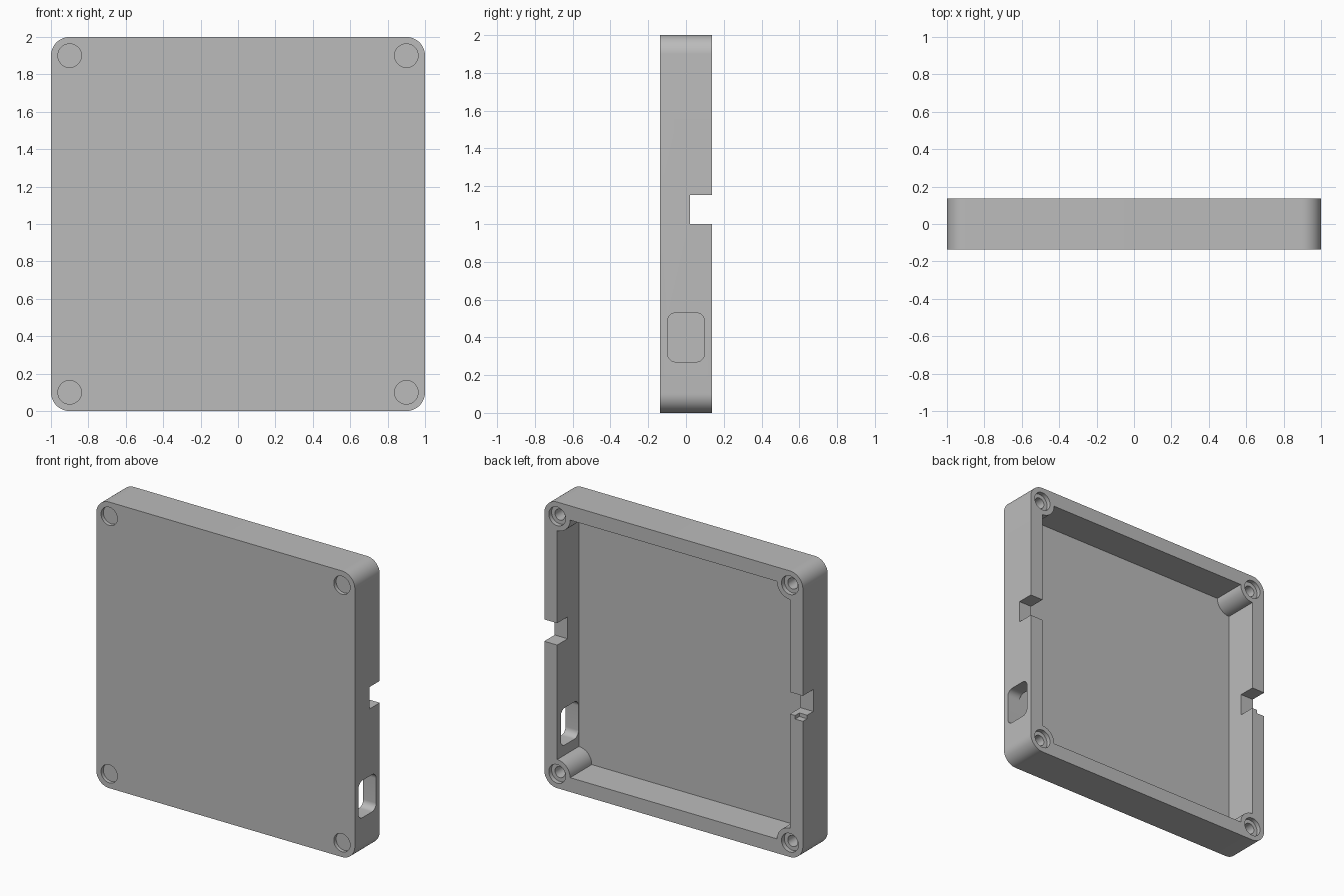
import bpy, bmesh
from math import cos, sin, pi
from mathutils import Vector

if "Cube" in bpy.data.objects:
    bpy.data.objects.remove(bpy.data.objects["Cube"])

HALF_DEPTH = 0.1375
FLOOR = -0.102
WALL = 0.1
BOSS = 0.9          # corner boss offset from the centre

grey = bpy.data.materials.new("plain_grey")
grey.use_nodes = True
grey.diffuse_color = (0.5, 0.5, 0.5, 1)
grey.node_tree.nodes["Principled BSDF"].inputs["Base Color"].default_value = grey.diffuse_color


def arc(cu, cv, r, start, end, steps=12):
    angles = [start + (end - start) * i / steps for i in range(steps + 1)]
    return [(cu + r * cos(a), cv + r * sin(a)) for a in angles]


def rounded_rect(cu, cv, hu, hv, r):
    pts = []
    for i, (su, sv) in enumerate(((1, 1), (-1, 1), (-1, -1), (1, -1))):
        pts += arc(cu + su * (hu - r), cv + sv * (hv - r), r, i * pi / 2, (i + 1) * pi / 2)
    return pts


def circle(cu, cv, r):
    return arc(cu, cv, r, 0, 2 * pi, 48)[:-1]


def prism(name, profile, low, high, axis="y"):
    """Extrude a profile: (x, z) along y, or (y, z) along x."""
    place = (lambda u, v, d: Vector((u, d, v))) if axis == "y" else (lambda u, v, d: Vector((d, u, v)))
    bm = bmesh.new()
    face = bm.faces.new([bm.verts.new(place(u, v, low)) for u, v in profile])
    new = bmesh.ops.extrude_face_region(bm, geom=[face])["geom"]
    bmesh.ops.translate(bm, vec=place(0, 0, high - low),
                        verts=[g for g in new if isinstance(g, bmesh.types.BMVert)])
    bmesh.ops.recalc_face_normals(bm, faces=bm.faces)
    mesh = bpy.data.meshes.new(name)
    bm.to_mesh(mesh)
    bm.free()
    mesh.materials.append(grey)
    obj = bpy.data.objects.new(name, mesh)
    bpy.context.collection.objects.link(obj)
    return obj


def box(name, x0, x1, y0, y1, z0, z1):
    return prism(name, [(x0, z0), (x1, z0), (x1, z1), (x0, z1)], y0, y1)


def cut(body, cutter):
    cutter.hide_render = True
    mod = body.modifiers.new("cut", "BOOLEAN")
    mod.operation = "DIFFERENCE"
    mod.solver = "EXACT"
    mod.object = cutter
    bpy.context.view_layer.objects.active = body
    bpy.ops.object.modifier_apply(modifier=mod.name)
    bpy.data.objects.remove(cutter)


# Rounded square tray
tray = prism("enclosure_tray", rounded_rect(0, 1, 1, 1, 0.1), -HALF_DEPTH, HALF_DEPTH)

# Cavity whose corners curve inwards around the screw bosses
cavity = []
for i, (sx, sz) in enumerate(((1, 1), (-1, 1), (-1, -1), (1, -1))):
    start = 1.5 * pi + i * pi / 2
    cavity += arc(sx * BOSS, 1 + sz * BOSS, WALL, start, start - pi / 2)
cut(tray, prism("cavity", cavity, FLOOR, 0.3))

# Front pockets, and stepped holes in the back of each boss
for sx in (-1, 1):
    for sz in (-1, 1):
        x, z = sx * BOSS, 1 + sz * BOSS
        cut(tray, prism("front_pocket", circle(x, z, 0.063), -0.3, -0.112))
        cut(tray, prism("back_counterbore", circle(x, z, 0.065), 0.107, 0.3))
        cut(tray, prism("screw_hole", circle(x, z, 0.038), -0.06, 0.3))

# Rim notches on both sides
for x in (-0.95, 0.95):
    cut(tray, box("rim_notch", x - 0.1, x + 0.1, 0.022, 0.3, 1.0, 1.153))

# Small step in the floor of the right notch
cut(tray, box("notch_step", -1.1, -0.94, 0.09, 0.3, 0.975, 1.05))

# Rounded port in the left wall
cut(tray, prism("port", rounded_rect(0, 0.4, 0.098, 0.13, 0.045), 0.8, 1.1, "x"))

bpy.ops.object.select_all(action="DESELECT")
tray.select_set(True)
bpy.context.view_layer.objects.active = tray
bpy.ops.object.shade_smooth_by_angle(angle=pi / 6)
